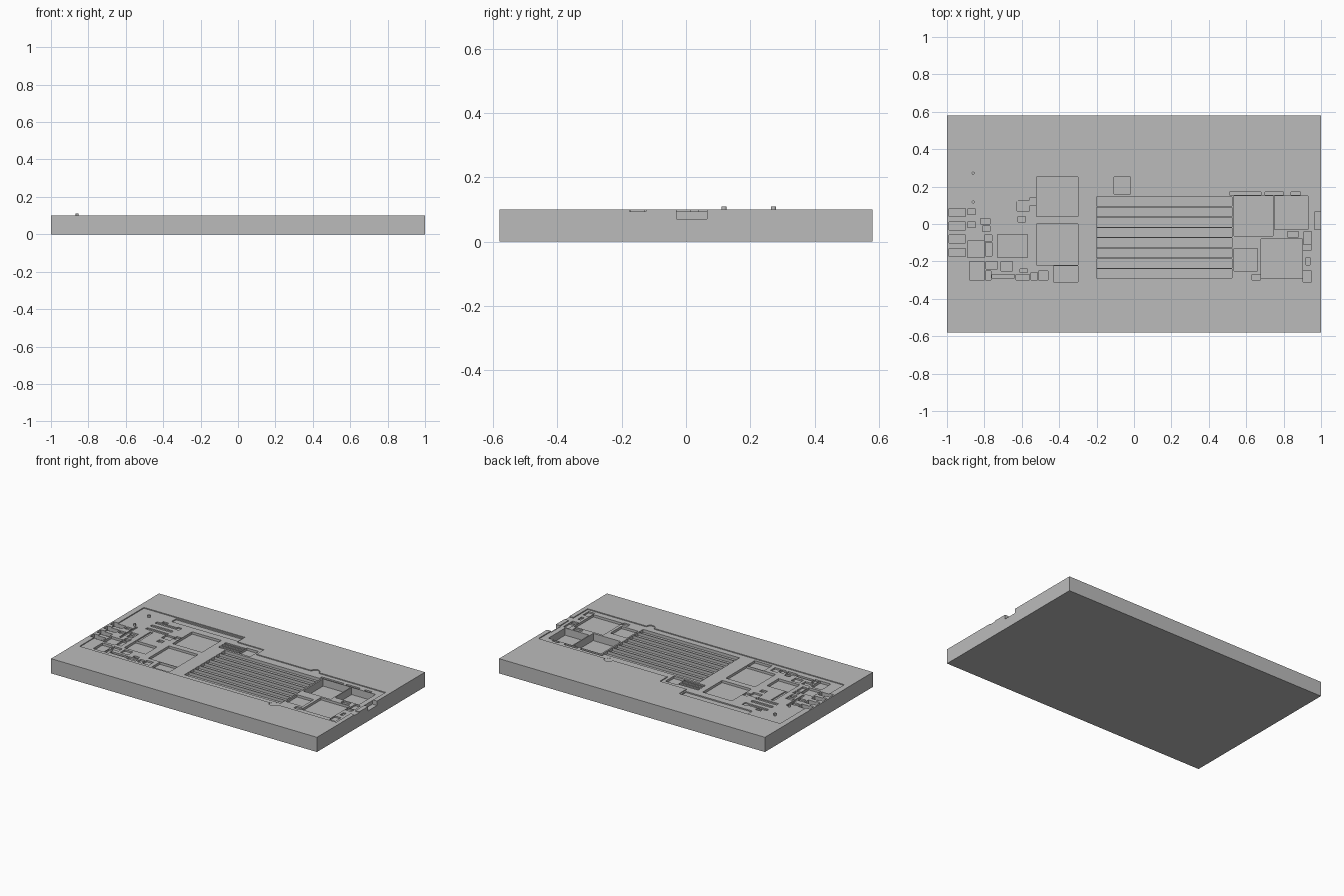
import bpy
import bmesh
from mathutils import Matrix, Vector

default_cube = bpy.data.objects.get("Cube")
if default_cube:
    bpy.data.objects.remove(default_cube, do_unlink=True)

UNIT = 0.01          # layout rectangles are written in hundredths
TOP = 0.10           # upper face of the block

grey = bpy.data.materials.new("plain grey")
grey.use_nodes = True
grey.diffuse_color = (0.5, 0.5, 0.5, 1)
grey.node_tree.nodes["Principled BSDF"].inputs["Base Color"].default_value = grey.diffuse_color


def finish(bm, name):
    """Turn a bmesh into a named grey object."""
    bmesh.ops.recalc_face_normals(bm, faces=bm.faces[:])
    mesh = bpy.data.meshes.new(name)
    bm.to_mesh(mesh)
    bm.free()
    mesh.materials.append(grey)
    obj = bpy.data.objects.new(name, mesh)
    bpy.context.scene.collection.objects.link(obj)
    return obj


def add_box(bm, left, right, front, back, low, high):
    centre = Vector((left + right, front + back, low + high)) / 2
    size = (right - left, back - front, high - low)
    matrix = Matrix.Translation(centre) @ Matrix.Diagonal((*size, 1))
    bmesh.ops.create_cube(bm, size=1, matrix=matrix)


def add_cylinder(bm, x, y, radius, low, high):
    bmesh.ops.create_cone(bm, cap_ends=True, segments=16, radius1=radius, radius2=radius,
                          depth=high - low, matrix=Matrix.Translation((x, y, (low + high) / 2)))


def carve(target, bm, name):
    """Subtract the shapes in bm from the target and discard the cutter."""
    cutter = finish(bm, name)
    cutter.hide_render = True
    modifier = target.modifiers.new(name, "BOOLEAN")
    modifier.operation = "DIFFERENCE"
    modifier.solver = "EXACT"
    modifier.use_self = True
    modifier.object = cutter
    bpy.context.view_layer.objects.active = target
    bpy.ops.object.modifier_apply(modifier=name)
    bpy.data.objects.remove(cutter, do_unlink=True)


def carve_pockets(target, name, floor, rectangles):
    """Sink rectangular pockets (left, right, front, back) down to one floor height."""
    bm = bmesh.new()
    for rectangle in rectangles:
        add_box(bm, *(value * UNIT for value in rectangle), floor, TOP * 2)
    carve(target, bm, name)


# Solid base block
bm = bmesh.new()
add_box(bm, -1, 1, -0.58, 0.58, 0, TOP)
base_block = finish(bm, "base_block")

# Shallow recess following the stepped board outline
outline = [(-96, -33), (97, -33), (97, 20), (0, 20), (0, 28), (-20, 28), (-20, 36), (-96, 36)]
bm = bmesh.new()
face = bm.faces.new([bm.verts.new((x * UNIT, y * UNIT, 0.094)) for x, y in outline])
extruded = bmesh.ops.extrude_face_region(bm, geom=[face])["geom"]
bmesh.ops.translate(bm, vec=(0, 0, TOP),
                    verts=[item for item in extruded if isinstance(item, bmesh.types.BMVert)])
carve(base_block, bm, "board_recess")

# Round finger reliefs on the recess edge
bm = bmesh.new()
for x, y in ((0.44, 0.2), (0.5, -0.33)):
    add_cylinder(bm, x, y, 0.03, 0.0935, TOP * 2)
carve(base_block, bm, "finger_reliefs")

# Thin slots and small component pockets
slots = [(-78, -62, y, y + 2.2) for y in (12, 17, 22.3)]
slots += [(-26, -11, y, y + 2) for y in (16, 19, 22)]
slots += [
    (-63, -60, 22, 25.5), (-75, -71, 25, 27), (-84.5, -83, -7, 11),
    (-73, -71, -5, 10), (-71, -21, 30, 35),
]
carve_pockets(base_block, "slots", 0.086, slots)

left_parts = [(-89, -84.7, y, y + 3) for y in (-2, 5)]
left_parts += [
    (-82, -77, 0, 3), (-81, -77, -4, -1), (-80, -76, -9, -6), (-79.5, -76, -17, -10),
    (-62.5, -56, 7, 12.5), (-55.8, -52.3, 10, 14), (-62, -58, 1, 4),
    (-79, -73, -24, -20), (-71, -65, -25, -20), (-76, -64, -29, -27),
    (-63, -56, -30, -27), (-61, -57, -26, -24), (-79.5, -76.5, -30, -25),
    (-55, -51.5, -30, -26), (-51, -46, -30, -25),
]
carve_pockets(base_block, "left_component_pockets", 0.083, left_parts)

right_parts = [
    (51, 68, 15.4, 17), (70, 80, 15.4, 17), (84, 89, 15.4, 17), (82, 88, -7, -4),
    (91, 95, -10.7, -4), (90.3, 95, -14, -11), (92, 94, -22, -18),
    (90.3, 95, -31, -25), (63, 67.6, -30, -27),
]
carve_pockets(base_block, "right_component_pockets", 0.084, right_parts)

# Square chip pockets
chips = [
    (-52, -30, 4, 25), (-52, -30, -22, 0), (-43, -30, -31, -22.4), (-73, -57, -18, -5.5),
    (-89, -80, -18, -9), (-88, -80, -30, -20), (-10.8, -2, 16, 25),
    (53.5, 66, -25, -13), (68, 90, -29, -8),
]
carve_pockets(base_block, "chip_pockets", 0.078, chips)

# Row of ports along the left edge, one port through the right edge
ports = [(-99, -90, 4 - 7.1 * i, 8.3 - 7.1 * i) for i in range(4)]
ports.append((96.5, 101, -3, 6.5))
carve_pockets(base_block, "edge_ports", 0.07, ports)
carve_pockets(base_block, "edge_notch", 0.0945, [(96, 101, -17.5, -12.5)])

# Long parallel channels separated by thin ribs
pitch = 5.5
channels = [(-20, 52.5, -29 + pitch * i, -29.6 + pitch * (i + 1)) for i in range(8)]
carve_pockets(base_block, "rib_channels", 0.074, channels)

# Two deep wells
carve_pockets(base_block, "deep_wells", 0.045, [(53.5, 74.3, -6.5, 15), (75, 93, -3, 15)])

# Locating pins
for name, y in (("front_pin", 0.118), ("back_pin", 0.272)):
    bm = bmesh.new()
    add_cylinder(bm, -0.86, y, 0.008, 0.09, 0.11)
    finish(bm, name)
